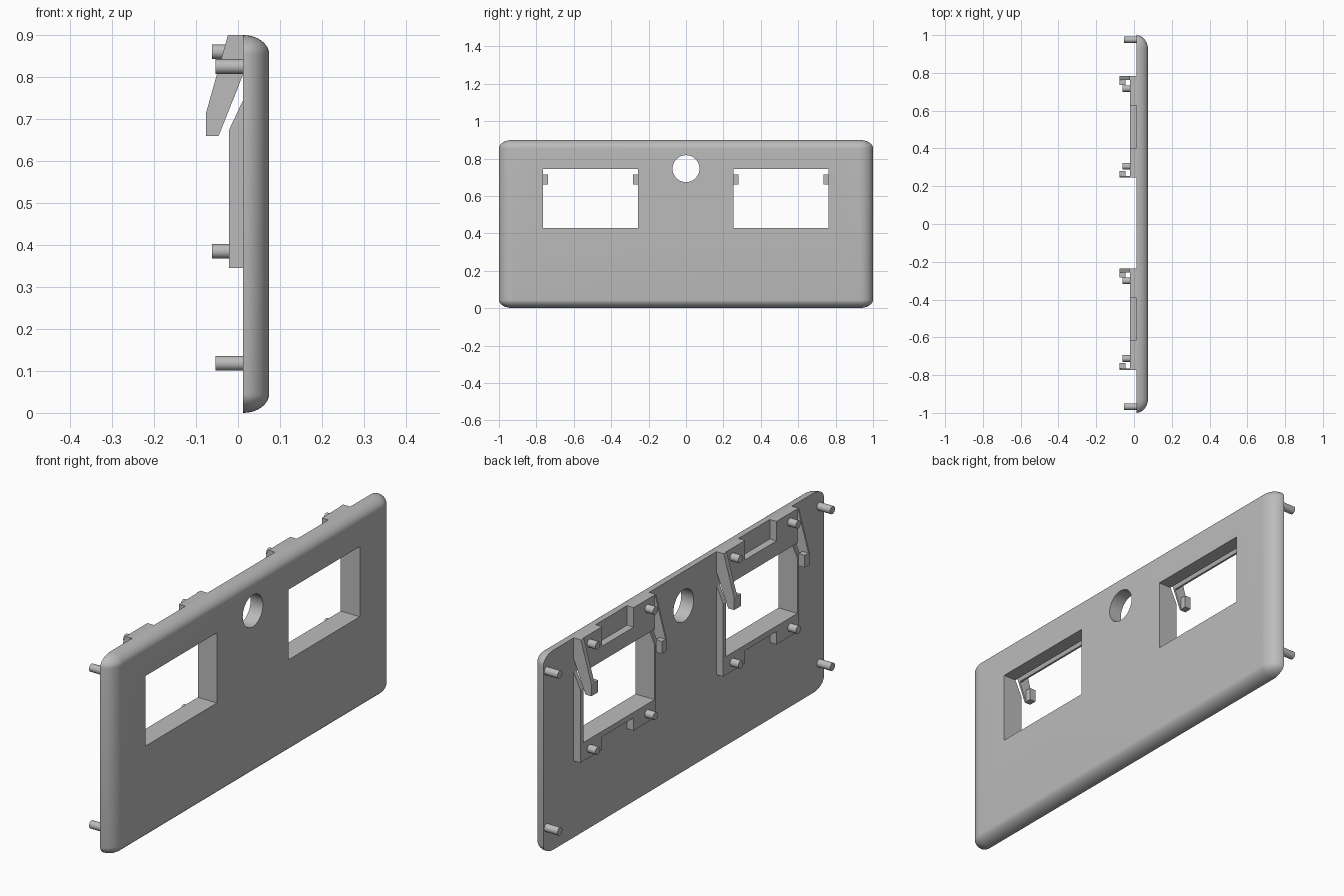
import bpy, bmesh, math

if "Cube" in bpy.data.objects:
    bpy.data.objects.remove(bpy.data.objects["Cube"])

grey = bpy.data.materials.new("plain_grey")
grey.diffuse_color = (0.5, 0.5, 0.5, 1)
grey.use_nodes = True
grey.node_tree.nodes["Principled BSDF"].inputs["Base Color"].default_value = grey.diffuse_color

BACK, FRONT, FRAME = 0.012, 0.074, -0.021   # x of plate back, plate front, frame back


def finish(name, bm):
    bmesh.ops.remove_doubles(bm, verts=bm.verts, dist=1e-5)
    bmesh.ops.recalc_face_normals(bm, faces=bm.faces)
    me = bpy.data.meshes.new(name)
    bm.to_mesh(me)
    bm.free()
    me.materials.append(grey)
    ob = bpy.data.objects.new(name, me)
    bpy.context.collection.objects.link(ob)
    return ob


def smooth(ob):
    bpy.ops.object.select_all(action='DESELECT')
    ob.select_set(True)
    bpy.context.view_layer.objects.active = ob
    bpy.ops.object.shade_smooth_by_angle(angle=math.radians(35))


def prism(name, pts, y0, y1):
    """Extrude an x-z profile along y."""
    bm = bmesh.new()
    a = [bm.verts.new((x, y0, z)) for x, z in pts]
    b = [bm.verts.new((x, y1, z)) for x, z in pts]
    bm.faces.new(a)
    bm.faces.new(b[::-1])
    n = len(pts)
    for i in range(n):
        j = (i + 1) % n
        bm.faces.new((a[i], b[i], b[j], a[j]))
    return finish(name, bm)


def box(name, x0, x1, y0, y1, z0, z1):
    return prism(name, [(x0, z0), (x1, z0), (x1, z1), (x0, z1)], y0, y1)


def rod(name, x0, x1, y, z, r, n=32):
    """Cylinder along x."""
    bm = bmesh.new()
    rings = [[bm.verts.new((x, y + r * math.cos(2 * math.pi * i / n),
                            z + r * math.sin(2 * math.pi * i / n))) for i in range(n)]
             for x in (x0, x1)]
    for i in range(n):
        j = (i + 1) % n
        bm.faces.new((rings[0][i], rings[0][j], rings[1][j], rings[1][i]))
    bm.faces.new(rings[0])
    bm.faces.new(rings[1])
    return finish(name, bm)


# Face plate: rounded outline that shrinks along a quarter ellipse to the front
RY, RZ, STEPS, SEG = 0.075, 0.045, 10, 8
bm = bmesh.new()
rings = []
for s in range(STEPS + 1):
    t = math.pi / 2 * s / STEPS
    k = math.cos(t)
    ring = []
    for c, (sy, sz) in enumerate([(1, 1), (-1, 1), (-1, -1), (1, -1)]):
        for i in range(SEG + 1):
            a = math.pi / 2 * (c + i / SEG)
            ring.append(bm.verts.new((BACK + (FRONT - BACK) * math.sin(t),
                                      sy * (1 - RY) + RY * k * math.cos(a),
                                      0.45 + sz * (0.45 - RZ) + RZ * k * math.sin(a))))
    rings.append(ring)
n = len(rings[0])
for r0, r1 in zip(rings, rings[1:]):
    for i in range(n):
        j = (i + 1) % n
        bm.faces.new((r0[i], r0[j], r1[j], r1[i]))
bm.faces.new(rings[0])
bm.faces.new(rings[-1])
plate = finish("face_plate", bm)

# Two windows and the round hole
OFFSETS = (0.0, -1.018)
cutters = [box("window_cutter", -0.1, 0.2, 0.254 + d, 0.762 + d, 0.428, 0.744) for d in OFFSETS]
cutters.append(rod("hole_cutter", -0.1, 0.2, 0, 0.746, 0.072, 48))
bpy.context.view_layer.objects.active = plate
for c in cutters:
    m = plate.modifiers.new("cut", 'BOOLEAN')
    m.operation, m.object, m.solver = 'DIFFERENCE', c, 'EXACT'
    bpy.ops.object.modifier_apply(modifier=m.name)
for c in cutters:
    bpy.data.objects.remove(c)
smooth(plate)

# Corner locating pegs
for y in (0.976, -0.967):
    for z in (0.118, 0.825):
        smooth(rod("corner_peg", -0.054, BACK + 0.005, y, z, 0.0175))

# Frame behind each window
wall = [(BACK, 0.345), (BACK, 0.745), (FRAME, 0.675), (FRAME, 0.345)]
clip = [(BACK, 0.9), (FRAME - 0.003, 0.9), (-0.076, 0.715), (-0.076, 0.66),
        (-0.046, 0.66), (BACK, 0.806)]
hook = [(-0.076, 0.715), (-0.076, 0.66), (-0.046, 0.66), (-0.046, 0.715)]


def top_block(z):
    return [(BACK, z), (FRAME, z), (FRAME, 0.745), (-0.012, 0.745), (BACK, 0.806)]


for d in OFFSETS:
    # side walls, clips and their hooks
    for y0, y1, h0, h1 in ((0.762, 0.783, 0.735, 0.762), (0.246, 0.254, 0.254, 0.281)):
        prism("frame_side_wall", wall, y0 + d, y1 + d)
        prism("spring_clip", clip, y0 + d, y1 + d)
        prism("clip_hook", hook, h0 + d, h1 + d)
    # corner blocks with pegs
    for y0, y1, yp in ((0.627, 0.762, 0.717), (0.254, 0.403, 0.306)):
        prism("frame_top_block", top_block(0.9), y0 + d, y1 + d)
        box("frame_bottom_block", FRAME, BACK, y0 + d, y1 + d, 0.345, 0.428)
        for z in (0.86, 0.385):
            smooth(rod("frame_peg", -0.062, FRAME + 0.005, yp + d, z, 0.0175))
    # thin rails between the blocks
    prism("frame_top_rail", top_block(0.812), 0.403 + d, 0.627 + d)
    box("frame_bottom_rail", FRAME, BACK, 0.403 + d, 0.627 + d, 0.403, 0.428)
